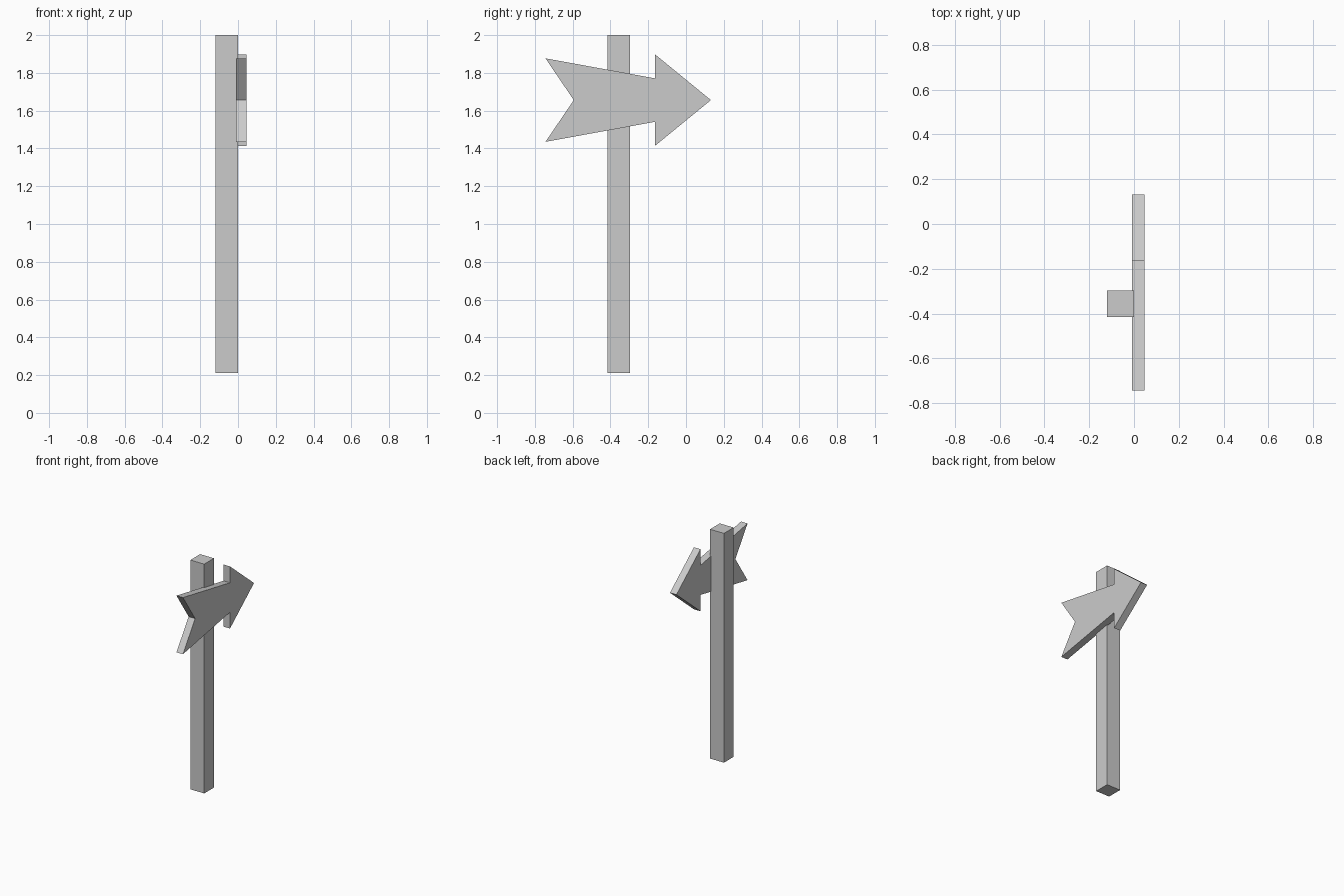
import bpy

if "Cube" in bpy.data.objects:
    bpy.data.objects.remove(bpy.data.objects["Cube"])

grey = bpy.data.materials.new("plain grey")
grey.diffuse_color = (0.6, 0.6, 0.6, 1)
grey.use_nodes = True
grey.node_tree.nodes["Principled BSDF"].inputs["Base Color"].default_value = grey.diffuse_color


def extrude(name, faces, offset):
    """Closed prism from a flat outline, shifted by the offset vector."""
    n = len(faces)
    verts = list(faces) + [tuple(a + b for a, b in zip(p, offset)) for p in faces]
    polys = [tuple(range(n))[::-1], tuple(range(n, 2 * n))]
    polys += [(i, (i + 1) % n, n + (i + 1) % n, n + i) for i in range(n)]
    mesh = bpy.data.meshes.new(name)
    mesh.from_pydata(verts, [], polys)
    mesh.materials.append(grey)
    mesh.update()
    obj = bpy.data.objects.new(name, mesh)
    bpy.context.collection.objects.link(obj)
    return obj


# Square upright post
x0, x1, y0, y1 = -0.12, 0.0, -0.416, -0.296
extrude("post", [(x0, y0, 0.212), (x1, y0, 0.212), (x1, y1, 0.212), (x0, y1, 0.212)],
        (0, 0, 1.788))

# Arrow board: lower half outline mirrored about its centre line
mid = 1.656
half = [(-0.744, 0.221), (-0.164, 0.115), (-0.164, 0.242)]
outline = [(-0.594, 0)] + [(y, -h) for y, h in half] + [(0.132, 0)]
outline += [(y, h) for y, h in reversed(half)]
extrude("arrow_board", [(-0.01, y, mid + h) for y, h in outline], (0.056, 0, 0))
